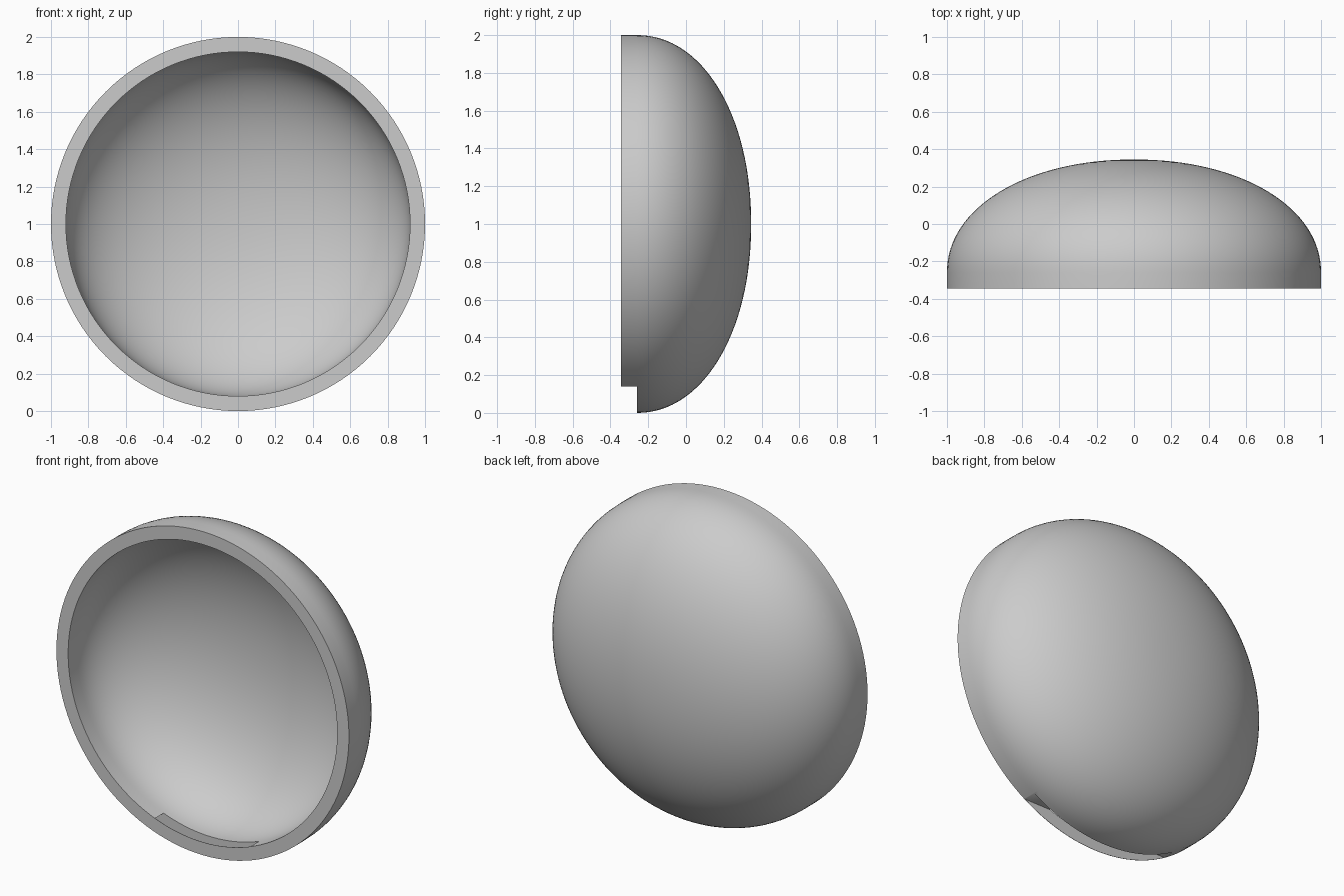
import bpy, bmesh, math
from mathutils import Vector

cube = bpy.data.objects.get("Cube")
if cube:
    bpy.data.objects.remove(cube, do_unlink=True)

FRONT, SEAM, BACK = -0.345, -0.26, 0.345   # y of the rim, end of straight wall, crown
WALL = 0.08
POWER = 2.08                               # slightly fuller than an ellipse
STEPS, SIDES = 32, 128

grey = bpy.data.materials.new("grey")
grey.use_nodes = True
colour = (0.6, 0.6, 0.6, 1)
grey.diffuse_color = colour
grey.node_tree.nodes["Principled BSDF"].inputs["Base Color"].default_value = colour


def dome_profile(radius, depth):
    """Rim to crown: a short straight wall followed by a quarter curve."""
    points = [Vector((radius, FRONT, 1))]
    for i in range(STEPS + 1):
        a = math.pi / 2 * i / STEPS
        r = radius * max(math.cos(a), 0) ** (2 / POWER) if i < STEPS else 0
        points.append(Vector((r, SEAM + depth * math.sin(a) ** (2 / POWER), 1)))
    return points


# Hollow bowl, lathed about the y axis
outer = dome_profile(1, BACK - SEAM)
inner = dome_profile(1 - WALL, BACK - SEAM - WALL)
bm = bmesh.new()
verts = [bm.verts.new(p) for p in outer[::-1] + inner]
edges = [bm.edges.new(pair) for pair in zip(verts, verts[1:])]
bmesh.ops.spin(bm, geom=verts + edges, cent=(0, 0, 1), axis=(0, 1, 0),
               angle=math.tau, steps=SIDES, use_duplicate=False)
bmesh.ops.remove_doubles(bm, verts=bm.verts, dist=0.0002)
bmesh.ops.recalc_face_normals(bm, faces=bm.faces)
mesh = bpy.data.meshes.new("bowl_shell")
bm.to_mesh(mesh)
bm.free()
mesh.materials.append(grey)
bowl = bpy.data.objects.new("bowl_shell", mesh)
bpy.context.collection.objects.link(bowl)

# Notch through the bottom wall, leaving a paper-thin front rim
y0 = FRONT + 0.002
bpy.ops.mesh.primitive_cube_add(size=1, location=(0, (y0 + SEAM) / 2, 0.02))
cutter = bpy.context.object
cutter.name = "notch_cutter"
cutter.scale = (1.4, SEAM - y0, 0.24)
cutter.hide_render = True
cutter.data.materials.append(grey)

notch = bowl.modifiers.new("notch", 'BOOLEAN')
notch.operation = 'DIFFERENCE'
notch.solver = 'EXACT'
notch.object = cutter

bpy.ops.object.select_all(action='DESELECT')
bowl.select_set(True)
bpy.context.view_layer.objects.active = bowl
bpy.ops.object.modifier_apply(modifier="notch")
bpy.data.objects.remove(cutter, do_unlink=True)
bpy.ops.object.shade_smooth_by_angle(angle=math.radians(30))
